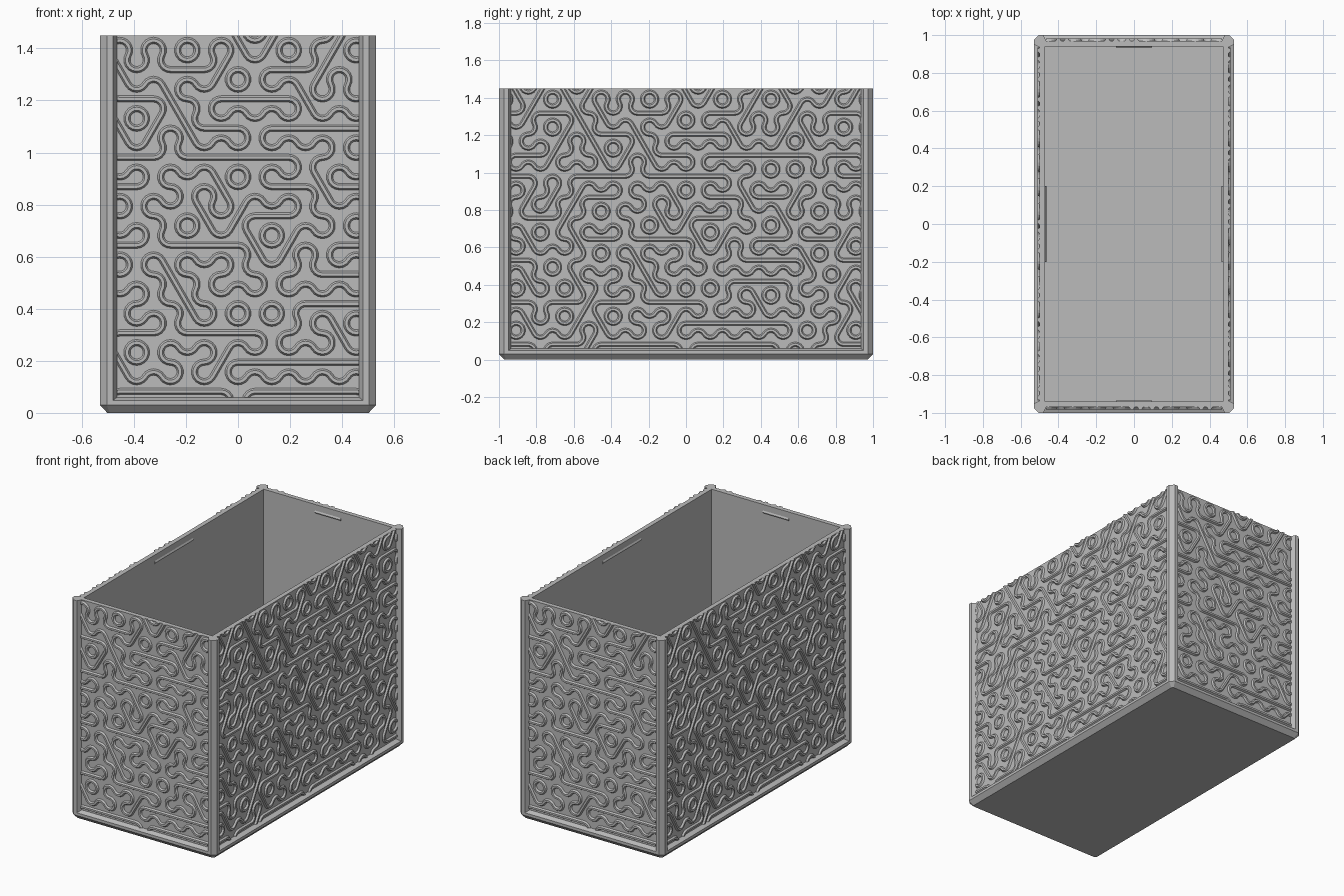
import bpy, bmesh, random
from math import sin, cos, radians, pi, sqrt, hypot
from mathutils import Vector, Matrix

if "Cube" in bpy.data.objects:
    bpy.data.objects.remove(bpy.data.objects["Cube"])
random.seed(7)

HX, HY, TOP = 0.53, 1.0, 1.45      # half width, half depth, height
RECESS, WALL, RAIL = 0.03, 0.06, 0.06
S = 0.0749                         # hexagon tile side
W = S * sqrt(3)
ROW0 = 0.307                       # height of tile row zero

grey = bpy.data.materials.new("light_grey")
grey.use_nodes = True
grey.diffuse_color = (0.5, 0.5, 0.5, 1)
grey.node_tree.nodes["Principled BSDF"].inputs["Base Color"].default_value = (0.5, 0.5, 0.5, 1)


def finish(name, bm):
    bmesh.ops.recalc_face_normals(bm, faces=bm.faces)
    mesh = bpy.data.meshes.new(name)
    bm.to_mesh(mesh)
    bm.free()
    mesh.materials.append(grey)
    obj = bpy.data.objects.new(name, mesh)
    bpy.context.collection.objects.link(obj)
    return obj


def loft(bm, rings, cap=True, closed=False):
    """Skin a list of equal point rings."""
    loops = [[bm.verts.new(p) for p in ring] for ring in rings]
    pairs = list(zip(loops, loops[1:])) + ([(loops[-1], loops[0])] if closed else [])
    for a, b in pairs:
        for i in range(len(a)):
            j = (i + 1) % len(a)
            bm.faces.new((a[i], a[j], b[j], b[i]))
    if cap:
        bm.faces.new(loops[0])
        bm.faces.new(loops[-1])


def rect(inset, z, cut=0.0):
    """Rectangle outline, with cut corners if asked."""
    x, y = HX - inset, HY - inset
    if not cut:
        return [(-x, -y, z), (x, -y, z), (x, y, z), (-x, y, z)]
    return [(-x + cut, -y, z), (x - cut, -y, z), (x, -y + cut, z), (x, y - cut, z),
            (x - cut, y, z), (-x + cut, y, z), (-x, y - cut, z), (-x, -y + cut, z)]


# Base with chamfered underside and bevelled rail
bm = bmesh.new()
loft(bm, [rect(0.028, 0, 0.01), rect(0, 0.03, 0.026), rect(0, 0.048, 0.026),
          rect(RECESS, RAIL, 0.02)])
finish("base", bm)

# Wall tube, open at the top
bm = bmesh.new()
loft(bm, [rect(RECESS, 0.04), rect(RECESS, TOP), rect(WALL, TOP), rect(WALL, 0.04)],
     cap=False, closed=True)
finish("walls", bm)

# Corner posts
POST = [(-0.026, 0), (0, -0.026), (0, -0.05), (-0.03, -0.065),
        (-0.05, -0.05), (-0.065, -0.03), (-0.05, 0)]
bm = bmesh.new()
for sx in (-1, 1):
    for sy in (-1, 1):
        loft(bm, [[(sx * (HX + px), sy * (HY + py), z) for px, py in POST]
                  for z in (0.04, TOP)])
finish("corner_posts", bm)

# Small catch ribs inside the rim
bm = bmesh.new()
for turn in range(4):
    half, reach = ((0.095, HY), (0.2, HX))[turn % 2]
    y = -(reach - WALL)
    spin = Matrix.Rotation(turn * pi / 2, 3, 'Z')
    section = [(y - 0.01, 1.39), (y, 1.39), (y + 0.006, 1.4), (y, 1.41), (y - 0.01, 1.41)]
    loft(bm, [[spin @ Vector((u, d, z)) for d, z in section] for u in (-half, half)])
finish("catch_ribs", bm)

# Tile kinds: angle of the straight ridge, and corners with an arc round them
KINDS = {"flat": (0, (90, 270)), "rising": (60, (150, 330)), "falling": (120, (30, 210)),
         "three_up": (None, (30, 150, 270)), "three_down": (None, (90, 210, 330))}
# Corners ringed by a full circle, and spans of flat tiles (row, from, to)
CIRCLES = [(0, 0.906), (0, 0.382), (-0.39, 1.131), (-0.39, 0.232), (0.454, 1.393),
           (0.584, 1.169), (0.713, 0.794), (-0.908, 0.382), (-0.454, 0.569)]
FLATS = [(0, -0.45, -0.35), (0, -0.2, 0.05), (3, -0.25, -0.03), (6, -0.45, -0.35),
         (6, -0.15, 0.15), (8, -0.45, -0.35), (8, -0.05, 0.18), (9, -0.25, -0.15),
         (7, -0.1, 0), (4, 0.1, 0.16), (5, 0.15, 0.25), (-1, 0.1, 0.56),
         (-2, -0.45, -0.1), (-2, 0.25, 0.5), (0, -0.75, -0.6), (6, -0.95, -0.8)]


def corner(u, z, angle):
    return u + S * cos(radians(angle)), z + S * sin(radians(angle))


def pick_kind(row, u, z):
    if any(row == r and a < u < b for r, a, b in FLATS):
        return "flat"
    near = [c for c in CIRCLES if abs(hypot(c[0] - u, c[1] - z) - S) < 0.015]

    def fits(kind):
        arcs = [corner(u, z, a) for a in KINDS[kind][1]]
        return all(any(hypot(c[0] - p[0], c[1] - p[1]) < 0.03 for p in arcs) for c in near)
    return random.choice([k for k in KINDS if fits(k)] or list(KINDS))


TILES = []
for row in range(-3, 12):
    for col in range(-9, 10):
        u, z = (col + 0.5 * (row % 2)) * W, ROW0 + row * 1.5 * S
        TILES.append((u, z, pick_kind(row, u, z)))

SECTION = [(-0.0135, -0.003), (-0.0125, 0), (-0.006, 0.011),
           (0.006, 0.011), (0.0125, 0), (0.0135, -0.003)]


def ridge(bm, path):
    """Sweep the ridge section along (u, z, normal angle) stations."""
    loft(bm, [[(u + n * cos(a), -h, z + n * sin(a)) for n, h in SECTION]
              for u, z, a in path], cap=False)


def ridge_panel(name, half, reach, turn):
    bm = bmesh.new()
    for u, z, kind in TILES:
        if abs(u) > half + W:
            continue
        straight, arcs = KINDS[kind]
        if straight is not None:
            a = radians(straight)
            ridge(bm, [(u + t * W / 2 * cos(a), z + t * W / 2 * sin(a), a + pi / 2)
                       for t in (-1, 1)])
        for angle in arcs:
            cu, cz = corner(u, z, angle)
            sweep = [radians(angle + 120 + 20 * i) for i in range(7)]
            ridge(bm, [(cu + S / 2 * cos(a), cz + S / 2 * sin(a), a) for a in sweep])
    bmesh.ops.remove_doubles(bm, verts=bm.verts, dist=0.0003)
    # Trim to the panel and close the cut ends
    for co, no in (((half, 0, 0), (1, 0, 0)), ((-half, 0, 0), (-1, 0, 0)),
                   ((0, 0, RAIL), (0, 0, -1)), ((0, 0, TOP), (0, 0, 1))):
        cut = bmesh.ops.bisect_plane(bm, geom=bm.verts[:] + bm.edges[:] + bm.faces[:],
                                     plane_co=co, plane_no=no, clear_outer=True)
        edges = [e for e in cut["geom_cut"] if isinstance(e, bmesh.types.BMEdge)]
        bmesh.ops.holes_fill(bm, edges=edges, sides=0)
    bmesh.ops.translate(bm, verts=bm.verts, vec=(0, RECESS - reach, 0))
    bmesh.ops.rotate(bm, verts=bm.verts, matrix=Matrix.Rotation(turn * pi / 2, 3, 'Z'))
    finish(name, bm)


# Raised winding ridges on all four sides
for turn, side in enumerate(("front", "left", "back", "right")):
    half, reach = ((HX - 0.065, HY), (HY - 0.065, HX))[turn % 2]
    ridge_panel(side + "_ridges", half, reach, turn)
